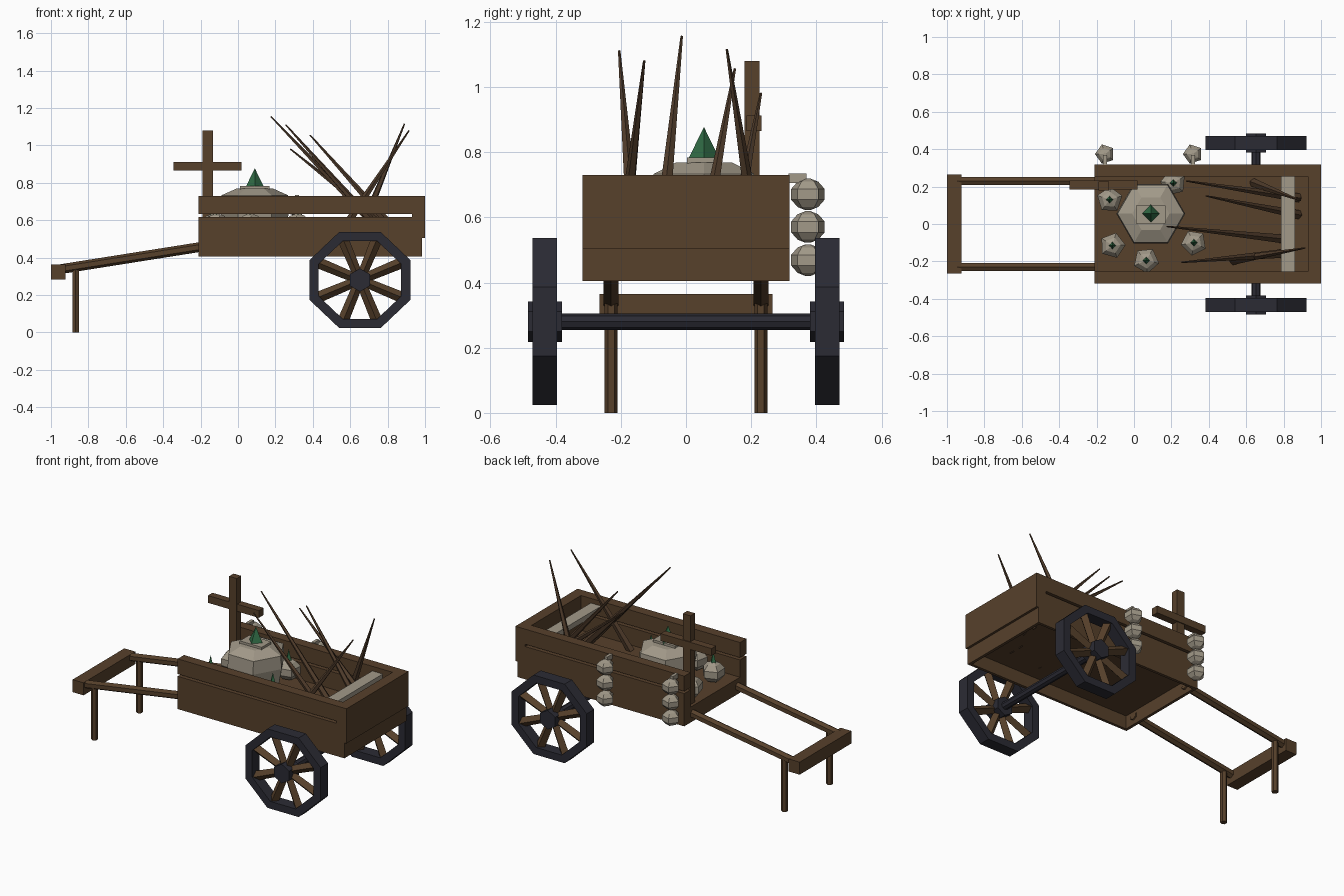
import bpy, bmesh
from math import sin, cos, pi, radians
from mathutils import Vector, Matrix

cube = bpy.data.objects.get("Cube")
if cube:
    bpy.data.objects.remove(cube)


def material(name, rgb):
    m = bpy.data.materials.new(name)
    m.use_nodes = True
    m.diffuse_color = (*rgb, 1)
    bsdf = next(n for n in m.node_tree.nodes if n.type == 'BSDF_PRINCIPLED')
    bsdf.inputs["Base Color"].default_value = (*rgb, 1)
    bsdf.inputs["Roughness"].default_value = 0.9
    return m


WOOD = material("brown wood", (0.095, 0.052, 0.024))
STAKE = material("dark stake wood", (0.08, 0.045, 0.024))
IRON = material("blue black iron", (0.024, 0.024, 0.034))
PALE = material("pale beige", (0.36, 0.32, 0.25))
GREEN = material("stem green", (0.03, 0.15, 0.06))


def finish(name, bm, mat):
    bmesh.ops.recalc_face_normals(bm, faces=bm.faces)
    me = bpy.data.meshes.new(name)
    bm.to_mesh(me)
    bm.free()
    me.materials.append(mat)
    ob = bpy.data.objects.new(name, me)
    bpy.context.scene.collection.objects.link(ob)
    return ob


def box(name, mat, x, y, z):
    """Box from (min, max) pairs."""
    bm = bmesh.new()
    size = [b - a for a, b in (x, y, z)]
    mid = [(a + b) / 2 for a, b in (x, y, z)]
    bmesh.ops.create_cube(bm, size=1,
                          matrix=Matrix.Translation(mid) @ Matrix.Diagonal((*size, 1)))
    return finish(name, bm, mat)


def rod(name, mat, a, b, r1, r2=None, sides=6):
    """Straight rod or spike from a to b."""
    a, b = Vector(a), Vector(b)
    d = b - a
    mtx = Matrix.Translation((a + b) / 2) @ d.to_track_quat('Z', 'Y').to_matrix().to_4x4()
    bm = bmesh.new()
    bmesh.ops.create_cone(bm, cap_ends=True, segments=sides, radius1=r1,
                          radius2=r1 if r2 is None else r2, depth=d.length, matrix=mtx)
    return finish(name, bm, mat)


def lathe(name, mat, profile, sides, mtx, phase=0, ring=False):
    """Revolve (radius, height) points around z; ring joins last to first."""
    bm = bmesh.new()
    rows = [[bm.verts.new((r * cos(phase + 2 * pi * i / sides),
                           r * sin(phase + 2 * pi * i / sides), h))
             for i in range(sides)] for r, h in profile]
    pairs = list(zip(rows, rows[1:]))
    if ring:
        pairs.append((rows[-1], rows[0]))
    else:
        bm.faces.new(rows[0])
        bm.faces.new(rows[-1])
    for lo, hi in pairs:
        for i in range(sides):
            j = (i + 1) % sides
            bm.faces.new((lo[i], lo[j], hi[j], hi[i]))
    bm.transform(mtx)
    return finish(name, bm, mat)


# Cart bed: thin skirt under the floor, thick boards above
WALL, INNER, SKIRT = 0.318, 0.253, 0.018
box("bed_floor", WOOD, (-0.21, 0.985), (-WALL, WALL), (0.49, 0.505))
box("front_skirt", WOOD, (-0.21, -0.21 + SKIRT), (-WALL, WALL), (0.405, 0.49))
box("end_skirt", WOOD, (0.985 - SKIRT, 0.985), (-WALL, WALL), (0.405, 0.49))
box("end_panel", WOOD, (0.93, 1.0), (-WALL, WALL), (0.505, 0.73))
for side, s in (("right", -1), ("left", 1)):
    skirt = sorted((s * WALL, s * (WALL - SKIRT)))
    board = sorted((s * WALL, s * INNER))
    box(side + "_skirt", WOOD, (-0.21 + SKIRT, 0.985 - SKIRT), skirt, (0.405, 0.49))
    box(side + "_lower_board", WOOD, (-0.21, 0.93), board, (0.505, 0.617))
    box(side + "_upper_board", WOOD, (-0.21, 0.93), board, (0.632, 0.73))
box("pale_plank", PALE, (0.785, 0.86), (-INNER, INNER), (0.665, 0.7))

# Pulling handles, crossbar and props
box("handle_bar", WOOD, (-1.0, -0.922), (-0.265, 0.265), (0.283, 0.364))
for s in (-1, 1):
    rod("handle_shaft", WOOD, (-0.95, s * 0.23, 0.338), (-0.186, s * 0.23, 0.459), 0.026)
    rod("prop_leg", WOOD, (-0.868, s * 0.23, 0), (-0.868, s * 0.23, 0.345), 0.02)

# Wheels and axle
HUB = Vector((0.652, 0, 0.28))
rod("axle", IRON, HUB + Vector((0, -0.4, 0)), HUB + Vector((0, 0.4, 0)), 0.025, sides=8)
for s in (-1, 1):
    c = HUB + Vector((0, s * 0.433, 0))
    mtx = (Matrix.Translation(c) @ Matrix.Diagonal((1.055, 1, 1, 1))
           @ Matrix.Rotation(radians(90), 4, 'X'))
    rim = [(0.277, -0.038), (0.277, 0.038), (0.226, 0.038), (0.226, -0.038)]
    lathe("wheel_rim", IRON, rim, 8, mtx, pi / 8, ring=True)
    rod("wheel_hub", IRON, c + Vector((0, -0.052, 0)), c + Vector((0, 0.052, 0)), 0.062)
    for k in range(8):
        a = pi / 8 + k * pi / 4
        d = Vector((cos(a), 0, sin(a)))
        rod("wheel_spoke", WOOD, c + d * 0.04, c + d * 0.25, 0.026, 0.03, sides=4)

# Wooden cross marker
box("cross_post", WOOD, (-0.19, -0.135), (0.18, 0.226), (0.505, 1.08))
box("cross_arm", WOOD, (-0.345, 0.02), (0.185, 0.232), (0.865, 0.912))

# Large gourd with a flat cap and stem
LARGE = [(0.11, 0.505), (0.165, 0.55), (0.184, 0.65), (0.178, 0.733), (0.1, 0.768)]
lathe("large_gourd", PALE, LARGE, 6, Matrix.Translation((0.09, 0.055, 0)))
box("large_gourd_cap", PALE, (0.01, 0.168), (0.003, 0.1), (0.74, 0.783))
rod("large_stem", GREEN, (0.09, 0.055, 0.775), (0.09, 0.055, 0.877), 0.05, 0, sides=4)

# Small gourds lying in the bed
BODY = [(0.15, 0), (0.62, 0.1), (1, 0.33), (1, 0.67), (0.62, 0.9), (0.15, 1)]


def gourd(name, pos, radius, height, phase):
    profile = [(r * radius, h * height) for r, h in BODY]
    lathe(name, PALE, profile, 5, Matrix.Translation(pos), phase)


SMALL = [(-0.13, 0.13), (-0.115, -0.115), (0.065, -0.195), (0.32, -0.1), (0.21, 0.22)]
for i, (x, y) in enumerate(SMALL):
    gourd("small_gourd", (x, y, 0.505), 0.07, 0.13, 0.3 + i)
    rod("small_stem", GREEN, (x, y, 0.62), (x, y, 0.7), 0.022, 0, sides=4)

# Gourds hung in strings outside the left wall
for x in (-0.155, 0.315):
    box("string_hook", PALE, (x - 0.01, x + 0.01), (0.315, 0.37), (0.705, 0.735))
    for z in (0.42, 0.522, 0.622):
        gourd("hanging_gourd", (x, 0.374, z), 0.054, 0.097, pi)

# Sharpened stakes: foot and tip
STAKES = [
    ((0.8, -0.08, 0.5), (0.175, -0.013, 1.155)),
    ((0.88, 0.14, 0.5), (0.28, 0.23, 0.98)),
    ((0.88, 0.05, 0.5), (0.385, 0.15, 1.055)),
    ((0.8, -0.157, 0.5), (0.255, -0.205, 1.11)),
    ((0.53, -0.195, 0.5), (0.915, -0.128, 1.08)),
    ((0.64, 0.22, 0.5), (0.89, 0.125, 1.115)),
]
for foot, tip in STAKES:
    rod("stake", STAKE, foot, tip, 0.025, 0.004, sides=5)
